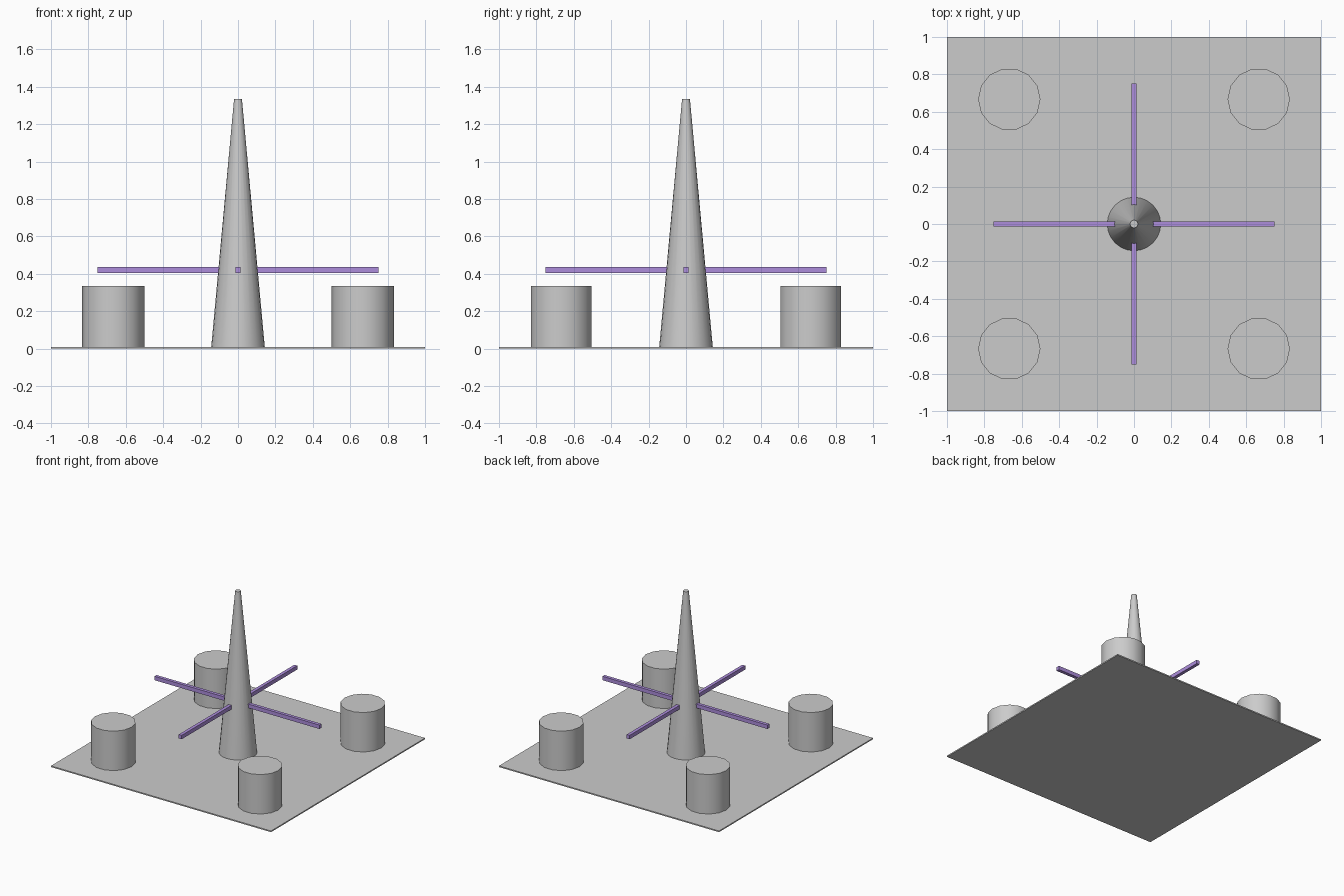
import bpy
from math import radians, cos, sin

if "Cube" in bpy.data.objects:
    bpy.data.objects.remove(bpy.data.objects["Cube"])


def box(name, location, size, angle=0.0):
    bpy.ops.mesh.primitive_cube_add(size=1, location=location, rotation=(0, 0, angle))
    ob = bpy.context.object
    ob.name = name
    ob.scale = size
    return ob


def round_part(name, x, y, sides, r_bottom, r_top, height):
    # Rotated a quarter turn so that corners lie on the x axis
    bpy.ops.mesh.primitive_cone_add(vertices=sides, radius1=r_bottom, radius2=r_top,
                                    depth=height, location=(x, y, height / 2),
                                    rotation=(0, 0, radians(90)))
    ob = bpy.context.object
    ob.name = name
    bpy.ops.object.shade_smooth_by_angle(angle=radians(40))
    return ob


purple = bpy.data.materials.new("purple")
purple.diffuse_color = (0.42, 0.27, 0.72, 1)
purple.use_nodes = True
purple.node_tree.nodes["Principled BSDF"].inputs["Base Color"].default_value = purple.diffuse_color

# Thin square base
box("base_plate", (0, 0, 0.005), (2, 2, 0.01))

# Central tapering spire
round_part("spire", 0, 0, 24, 0.144, 0.021, 1.335)

# Corner drums
for sx in (-1, 1):
    for sy in (-1, 1):
        round_part("corner_drum", sx * 0.667, sy * 0.667, 14, 0.1667, 0.1667, 0.334)

# Four arms, rooted inside the spire
inner, outer = 0.07, 0.75
mid = (inner + outer) / 2
for i in range(4):
    a = radians(90 * i)
    arm = box("arm", (mid * cos(a), mid * sin(a), 0.42), (outer - inner, 0.027, 0.032), a)
    arm.data.materials.append(purple)
